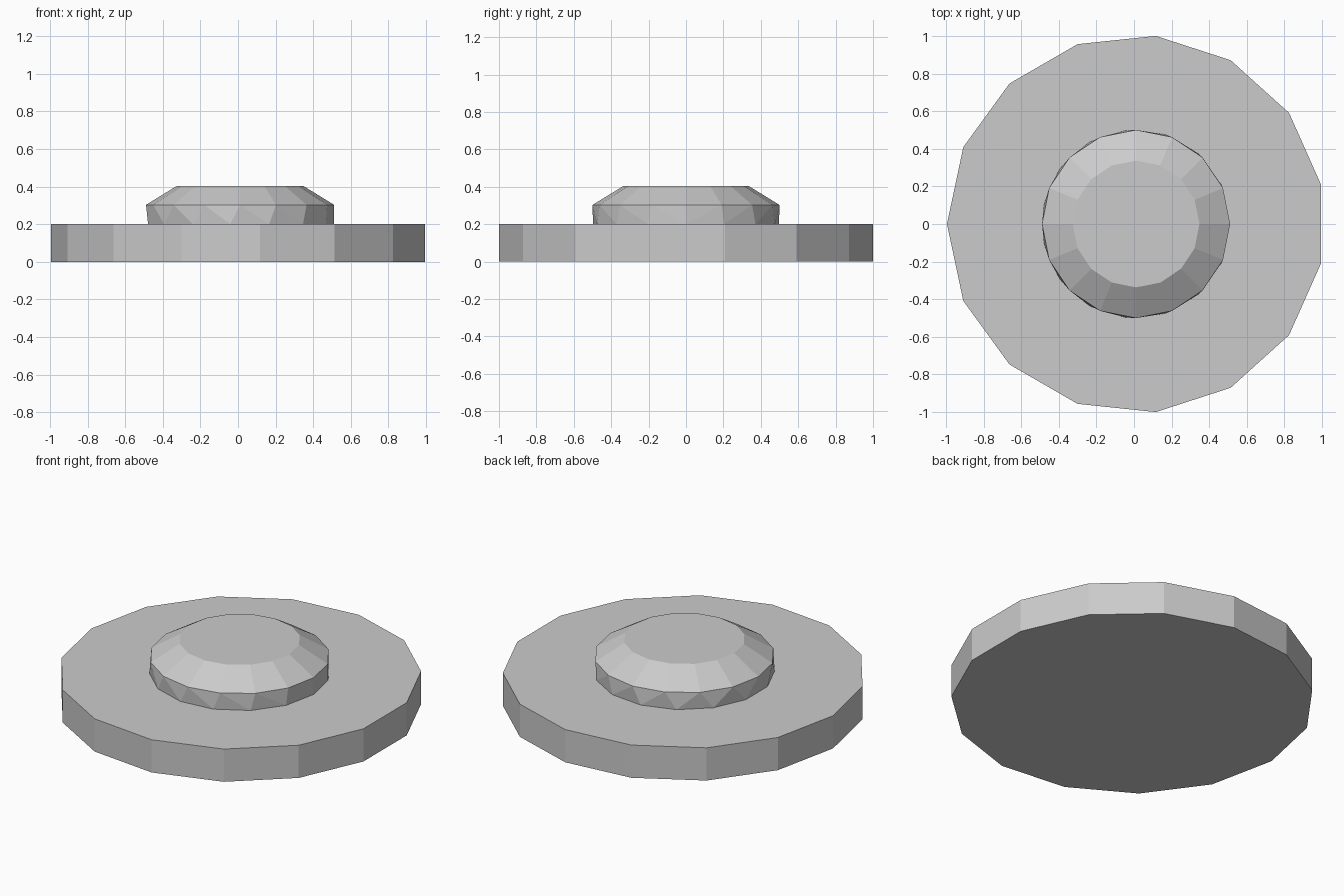
import bpy, bmesh
from math import cos, sin, pi, radians

if "Cube" in bpy.data.objects:
    bpy.data.objects.remove(bpy.data.objects["Cube"])

CX = 0.011  # shared axis of both parts, so the odd-sided disc is centred


def ring(bm, n, r, z, start=0.0):
    return [bm.verts.new((CX + r * cos(start + 2 * pi * i / n),
                          r * sin(start + 2 * pi * i / n), z)) for i in range(n)]


def finish(bm, name):
    bmesh.ops.recalc_face_normals(bm, faces=bm.faces)
    me = bpy.data.meshes.new(name)
    bm.to_mesh(me)
    bm.free()
    ob = bpy.data.objects.new(name, me)
    bpy.context.collection.objects.link(ob)
    return ob


# Base disc: 15 sides, one corner pointing to -x
bm = bmesh.new()
low = ring(bm, 15, 1.0055, 0.0, pi)
high = ring(bm, 15, 1.0055, 0.2, pi)
bm.faces.new(low)
bm.faces.new(high)
for i in range(15):
    j = (i + 1) % 15
    bm.faces.new((low[i], low[j], high[j], high[i]))
finish(bm, "base_disc")

# Knob: 15-sided foot, 16-sided rim and top, joined by a faceted skin
bm = bmesh.new()
ring(bm, 15, 0.5, 0.2)
ring(bm, 16, 0.5, 0.303)
ring(bm, 16, 0.337, 0.403)
bmesh.ops.convex_hull(bm, input=bm.verts)
bmesh.ops.dissolve_limit(bm, angle_limit=radians(0.5), verts=bm.verts, edges=bm.edges)
finish(bm, "knob")
